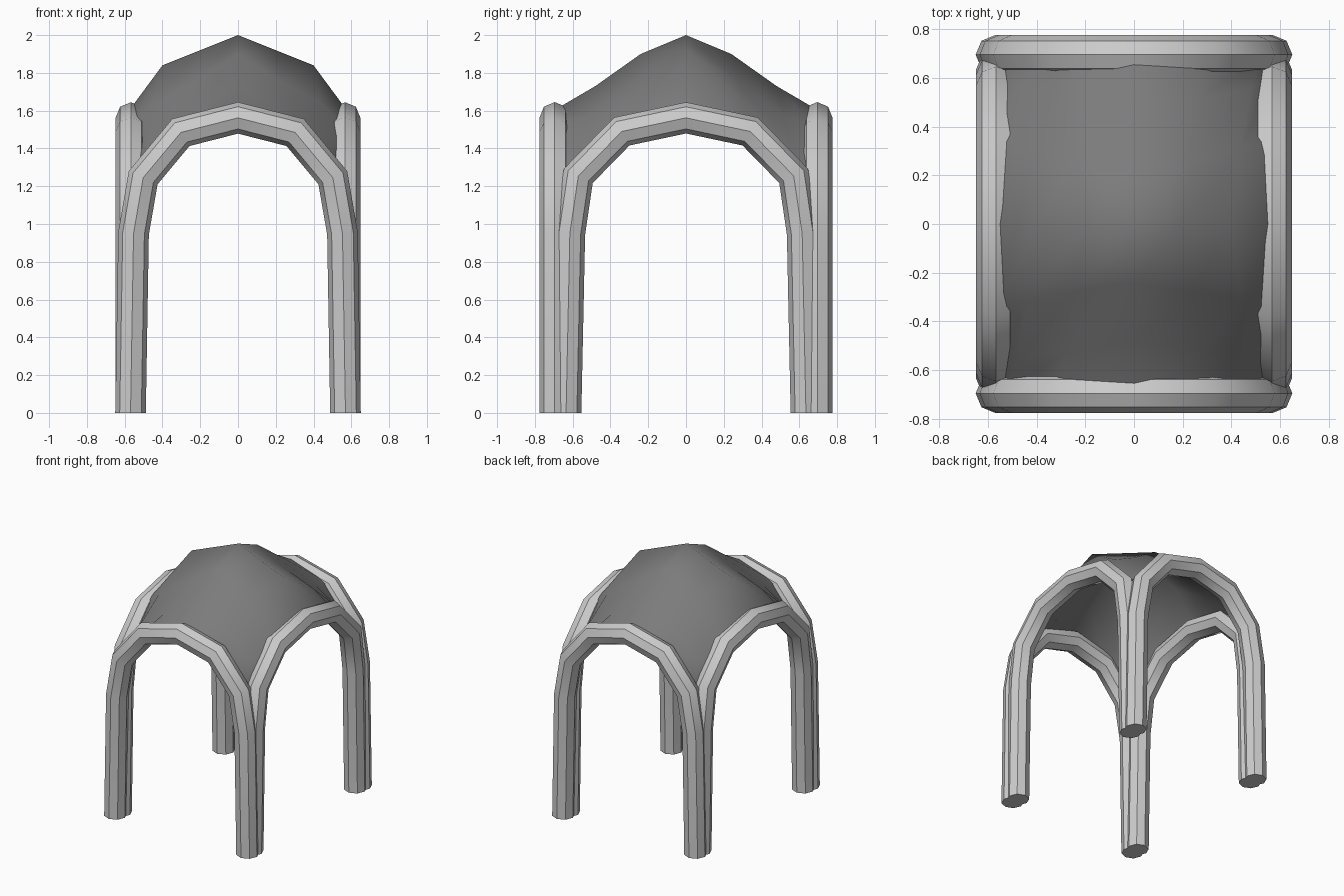
import bpy, bmesh, math
from mathutils import Vector

cube = bpy.data.objects.get("Cube")
if cube:
    bpy.data.objects.remove(cube, do_unlink=True)


def material(name, value):
    m = bpy.data.materials.new(name)
    m.use_nodes = True
    colour = (value, value, value, 1)
    m.diffuse_color = colour
    m.node_tree.nodes["Principled BSDF"].inputs["Base Color"].default_value = colour
    return m


frame_grey = material("light grey frame", 0.6)
cloth_grey = material("dark grey cloth", 0.2)


def finish(bm, name, mat):
    """Shade smooth but keep edges sharper than 35 degrees."""
    for f in bm.faces:
        f.smooth = True
    for e in bm.edges:
        e.smooth = e.calc_face_angle(0) < math.radians(35)
    mesh = bpy.data.meshes.new(name)
    bm.to_mesh(mesh)
    bm.free()
    mesh.materials.append(mat)
    obj = bpy.data.objects.new(name, mesh)
    bpy.context.collection.objects.link(obj)


# Half outlines of the arch centre lines: (distance from middle, height)
front_half = [(0.569, 0), (0.553, 0.95), (0.502, 1.245), (0.302, 1.485), (0, 1.562)]
side_half = [(0.635, 0), (0.615, 0.95), (0.57, 1.255), (0.34, 1.49), (0, 1.562)]
RADIUS, SIDES = 0.081, 8


def arch(name, half, along, across, offset):
    """Sweep an octagon along a mirrored half outline in a vertical plane."""
    path = [Vector(p) for p in half + [(-a, z) for a, z in half[-2::-1]]]
    bm = bmesh.new()
    rings = []
    for i, p in enumerate(path):
        before = (p - path[i - 1]).normalized() if i else Vector((0, 1))
        after = (path[i + 1] - p).normalized() if i < len(path) - 1 else Vector((0, -1))
        tangent = (before + after).normalized()
        normal = Vector((tangent.y, -tangent.x)) / max(tangent.dot(after), 0.9)
        ring = []
        for k in range(SIDES):
            a = math.tau * k / SIDES
            q = p + normal * RADIUS * math.cos(a)
            if i in (0, len(path) - 1):
                q.y = 0
            co = along * q.x + across * (offset + RADIUS * math.sin(a))
            ring.append(bm.verts.new((co.x, co.y, q.y)))
        rings.append(ring)
    for r, s in zip(rings, rings[1:]):
        for k in range(SIDES):
            n = (k + 1) % SIDES
            bm.faces.new((r[k], r[n], s[n], s[k]))
    bm.faces.new(rings[0])
    bm.faces.new(rings[-1])
    bmesh.ops.recalc_face_normals(bm, faces=bm.faces)
    finish(bm, name, frame_grey)


X, Y = Vector((1, 0, 0)), Vector((0, 1, 0))
arch("front_arch", front_half, X, Y, -0.695)
arch("back_arch", front_half, X, Y, 0.695)
arch("left_arch", side_half, Y, X, 0.567)
arch("right_arch", side_half, Y, X, -0.567)

# Canopy: a quarter patch blended between two ridge lines and two arch edges
corner = (0.56, 0.685, 0.95)
ridge_x = [Vector(p) for p in [(0, 0, 2), (0.2, 0, 1.92), (0.4, 0, 1.84), (0.57, 0, 1.61)]]
ridge_y = [Vector(p) for p in [(0, 0, 2), (0, 0.24, 1.9), (0, 0.48, 1.73), (0, 0.685, 1.61)]]
edge_x = [Vector(p) for p in [(0, 0.685, 1.61), (0.315, 0.685, 1.51), (0.52, 0.685, 1.26), corner]]
edge_y = [Vector(p) for p in [(0.57, 0, 1.61), (0.565, 0.35, 1.51), (0.56, 0.59, 1.265), corner]]
N = 3
SAG = 0.12  # droop of the cloth between ridges and arches


def patch(i, j):
    u, v = i / N, j / N
    across = ridge_x[i].lerp(edge_x[i], v)
    along = ridge_y[j].lerp(edge_y[j], u)
    flat = ridge_x[0].lerp(ridge_x[N], u).lerp(edge_x[0].lerp(edge_x[N], u), v)
    p = across + along - flat
    p.z -= SAG * 16 * u * (1 - u) * v * (1 - v)
    return p


bm = bmesh.new()
span = range(-N, N + 1)
grid = {}
for i in span:
    for j in span:
        p = patch(abs(i), abs(j))
        grid[i, j] = bm.verts.new((math.copysign(p.x, i), math.copysign(p.y, j), p.z))
for i in range(-N, N):
    for j in range(-N, N):
        bm.faces.new((grid[i, j], grid[i + 1, j], grid[i + 1, j + 1], grid[i, j + 1]))
for e in bm.edges:
    e.smooth = True
finish(bm, "canopy", cloth_grey)
